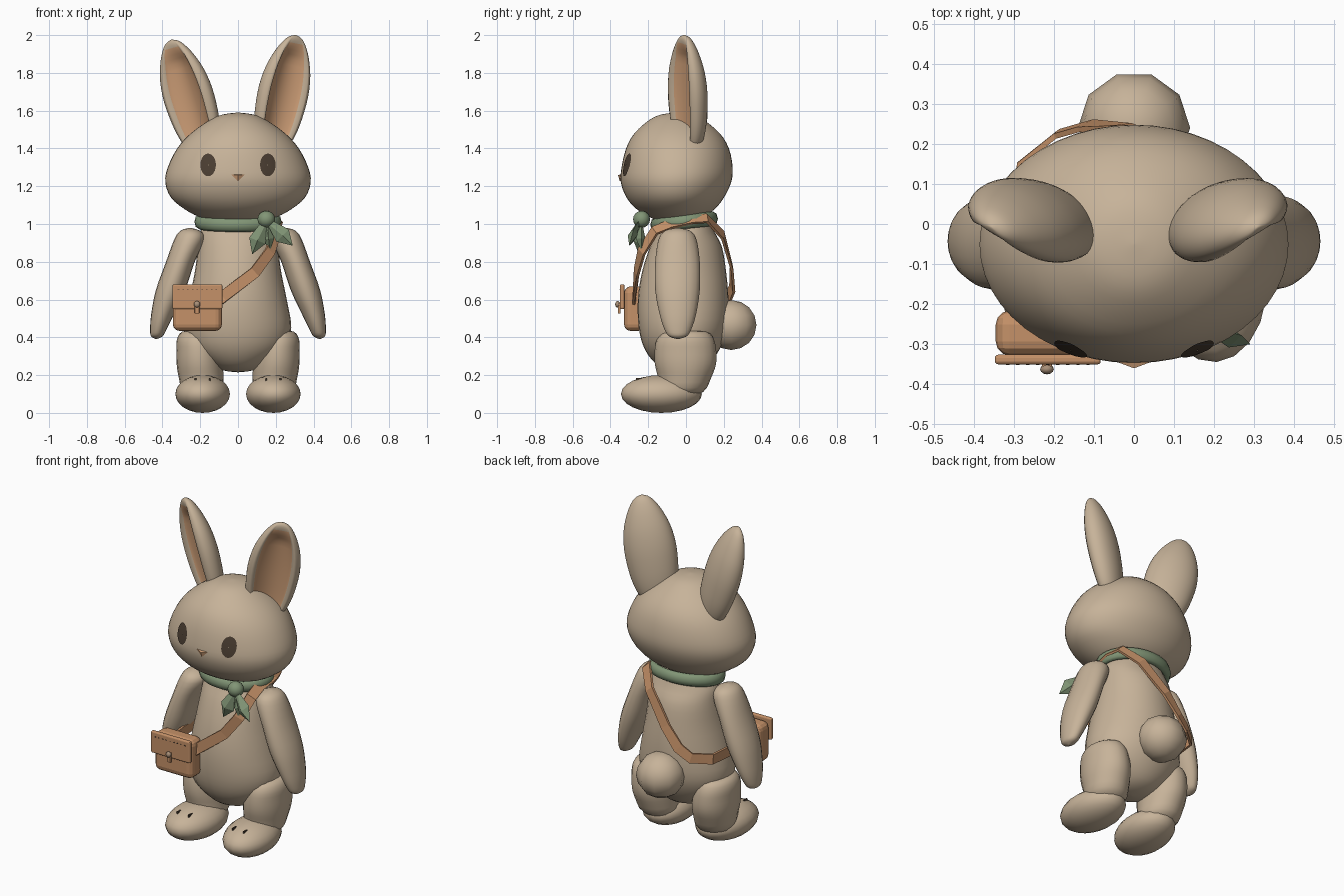
import bpy, bmesh, math
from math import sin, cos, pi
from mathutils import Vector, Matrix
from mathutils.bvhtree import BVHTree

if "Cube" in bpy.data.objects:
    bpy.data.objects.remove(bpy.data.objects["Cube"])


def material(name, r, g, b):
    m = bpy.data.materials.new(name)
    m.use_nodes = True
    m.diffuse_color = (r, g, b, 1)
    for n in m.node_tree.nodes:
        if n.type == 'BSDF_PRINCIPLED':
            n.inputs["Base Color"].default_value = (r, g, b, 1)
    return m


FUR = material("tan fur", 0.57, 0.45, 0.32)
PINK = material("inner ear peach", 0.62, 0.345, 0.185)
LEATHER = material("leather", 0.56, 0.285, 0.14)
GREEN = material("scarf green", 0.22, 0.30, 0.18)
DARK = material("dark brown", 0.07, 0.048, 0.032)
METAL = material("buckle metal", 0.40, 0.28, 0.19)


def finish(name, bm, mats, smooth=True, bevel=0):
    bmesh.ops.recalc_face_normals(bm, faces=bm.faces)
    me = bpy.data.meshes.new(name)
    bm.to_mesh(me)
    bm.free()
    for m in mats:
        me.materials.append(m)
    for p in me.polygons:
        p.use_smooth = smooth
    ob = bpy.data.objects.new(name, me)
    bpy.context.collection.objects.link(ob)
    if bevel:
        mod = ob.modifiers.new("rounding", 'BEVEL')
        mod.width, mod.segments = bevel, 3
    return ob


def spline(rows, steps=3):
    """Smooth curve through rows of numbers."""
    rows = [Vector(r) for r in rows]
    out = []
    for i in range(len(rows) - 1):
        a, b, c, d = (rows[max(i - 1, 0)], rows[i], rows[i + 1], rows[min(i + 2, len(rows) - 1)])
        for k in range(steps):
            t = k / steps
            out.append(b + (c - a) * (t / 2) + (a * 2 - b * 5 + c * 4 - d) * (t * t / 2)
                       + (b * 3 - a - c * 3 + d) * (t ** 3 / 2))
    return out + [rows[-1]]


def skin(bm, rings, pick=None, caps=True):
    """Join rings of points into a surface."""
    loops = [[bm.verts.new(p) for p in ring] for ring in rings]
    n = len(loops[0])
    for j in range(len(loops) - 1):
        for i in range(n):
            k = (i + 1) % n
            f = bm.faces.new((loops[j][i], loops[j][k], loops[j + 1][k], loops[j + 1][i]))
            if pick:
                f.material_index = pick(i, j)
    if caps:
        bm.faces.new(loops[0])
        bm.faces.new(loops[-1])


def loft(name, rows, mat, side=1, segs=32):
    """Stack ellipses given as z, cx, cy, half x, half y."""
    bm = bmesh.new()
    rings = []
    for z, cx, cy, hx, hy in spline(rows):
        hx, hy = max(hx, .003), max(hy, .003)
        rings.append([(side * (cx + hx * cos(2 * pi * i / segs)), cy + hy * sin(2 * pi * i / segs), z)
                      for i in range(segs)])
    skin(bm, rings)
    return finish(name, bm, [mat])


def box(name, center, size, mat, bevel=0):
    bm = bmesh.new()
    bmesh.ops.create_cube(bm, size=1, matrix=Matrix.Translation(center) @ Matrix.Diagonal((*size, 1)))
    return finish(name, bm, [mat], False, bevel)


def ball(name, center, radii, mat, turn=0, u=24, v=14):
    bm = bmesh.new()
    bmesh.ops.create_uvsphere(bm, u_segments=u, v_segments=v, radius=1,
                              matrix=Matrix.Translation(center) @ Matrix.Rotation(turn, 4, 'Z')
                              @ Matrix.Diagonal((*radii, 1)))
    return finish(name, bm, [mat])


# Head and body
head = loft("head", [(1.0, 0, -.05, 0, 0), (1.01, 0, -.05, .1, .08), (1.035, 0, -.05, .2, .14),
                     (1.08, 0, -.055, .285, .208), (1.14, 0, -.057, .355, .258), (1.22, 0, -.053, .385, .292),
                     (1.30, 0, -.047, .372, .294), (1.40, 0, -.045, .322, .272), (1.48, 0, -.047, .25, .226),
                     (1.55, 0, -.05, .15, .145), (1.58, 0, -.05, .08, .08), (1.59, 0, -.05, 0, 0)], FUR, segs=48)
loft("body", [(.215, 0, -.02, 0, 0), (.225, 0, -.02, .08, .07), (.26, 0, -.02, .15, .14),
              (.34, 0, -.02, .245, .2), (.45, 0, -.015, .282, .235), (.6, 0, -.015, .258, .24),
              (.75, 0, -.01, .228, .222), (.88, 0, 0, .212, .19), (.96, 0, 0, .2, .15),
              (1.04, 0, 0, .15, .12)], FUR)
ball("tail", (0, .24, .465), (.14, .14, .132), FUR, pi / 2, u=10, v=8)

# Eyes: oval plates wrapped onto the face
tree = BVHTree.FromObject(head, bpy.context.evaluated_depsgraph_get())


def on_face(x, z, lift):
    return tree.ray_cast(Vector((x, -2, z)), Vector((0, 1, 0)))[0] - Vector((0, lift, 0))


for s, label in ((1, "left"), (-1, "right")):
    bm = bmesh.new()
    skin(bm, [[on_face(s * .158 + .041 * r * cos(a * pi / 12), 1.313 + .06 * r * sin(a * pi / 12), .006)
               for a in range(24)] for r in (1, .7, .4, .05)], caps=False)
    finish(label + "_eye", bm, [DARK])

# Nose: small downward wedge
bm = bmesh.new()
nose = ((-.037, -.346, 1.263), (.037, -.346, 1.263), (0, -.35, 1.226), (0, -.36, 1.258), (0, -.31, 1.25))
bmesh.ops.convex_hull(bm, input=[bm.verts.new(p) for p in nose])
finish("nose", bm, [PINK], False)


# Ears: thick leaf shapes with a shallow recessed lining
def ear(name, side, base, tip):
    base, tip = Vector(base), Vector(tip)
    axis = (tip - base).normalized()
    wide = Vector((.87 * side, .5, 0))
    wide = (wide - axis * wide.dot(axis)).normalized()
    out = wide.cross(axis) * side
    n, rings, ts = 44, [], []
    for t, w in spline([(0, .07), (.06, .1), (.16, .123), (.3, .139), (.5, .146), (.68, .132),
                        (.83, .1), (.93, .065), (.98, .035), (1, .003)]):
        ring = []
        fade = max(0, min(1, (1 - t) / .2, t / .1))
        for i in range(n):
            c, h = cos(2 * pi * i / n), sin(2 * pi * i / n)
            v = .66 * w * h if h < 0 else .45 * w * h ** .8
            if h > 0 and abs(c) < .7:
                v += (w * (.55 * c * c - .1) - v) * fade
            ring.append(base + axis * ((tip - base).length * t) + wide * (w * c) + out * v)
        rings.append(ring)
        ts.append(t)

    def lining(i, j):
        a, b = 2 * pi * i / n, 2 * pi * (i + 1) / n
        return int(sin((a + b) / 2) > 0 and max(abs(cos(a)), abs(cos(b))) < .7 and .08 < ts[j] < .92)
    bm = bmesh.new()
    skin(bm, rings, lining)
    finish(name, bm, [FUR, PINK])


ear("left_ear", 1, (.175, .012, 1.40), (.308, -.008, 2.0))
ear("right_ear", -1, (-.175, .012, 1.39), (-.355, -.008, 1.975))

# Limbs
for s, label in ((1, "left"), (-1, "right")):
    loft(label + "_arm", [(.98, .255, -.045, 0, 0), (.965, .253, -.045, .05, .065), (.92, .257, -.045, .08, .1),
                          (.8, .305, -.045, .076, .118), (.65, .357, -.045, .078, .118), (.52, .40, -.043, .06, .096),
                          (.44, .422, -.043, .043, .07), (.405, .43, -.043, .03, .046),
                          (.39, .433, -.043, 0, 0)], FUR, s, 20)
    loft(label + "_leg", [(.44, .215, 0, 0, 0), (.43, .215, 0, .08, .11), (.39, .213, -.003, .11, .15),
                          (.33, .208, -.003, .118, .163), (.26, .203, -.003, .122, .162), (.19, .196, -.007, .118, .142),
                          (.11, .188, -.02, .1, .11), (.07, .187, -.03, 0, 0)], FUR, s, 20)
    ball(label + "_foot", (s * .187, -.13, .1), (.145, .215, .1), FUR, s * .09, 20, 12)
    for x in (.15, .225):
        box(label + "_toe_mark", (s * x, -.25, .178), (.008, .032, .016), DARK)

# Scarf: neck band, knot and two loose ends
bm = bmesh.new()
band = []
for i in range(33):
    a = 2 * pi * i / 32
    band.append([((.207 + .024 * cos(b)) * cos(a), -.01 + (.153 + .026 * cos(b)) * sin(a),
                  1.012 + .038 * sin(b) + .016 * sin(a)) for b in (k * pi / 4 for k in range(8))])
skin(bm, band, caps=False)
bmesh.ops.remove_doubles(bm, verts=bm.verts, dist=.0005)
finish("scarf_band", bm, [GREEN])
ball("scarf_knot", (.15, -.235, 1.025), (.047, .045, .045), GREEN, u=12, v=8)


def scarf_end(name, start, end, width):
    start, end = Vector(start), Vector(end)
    mid = start.lerp(end, .6)
    across = (end - start).cross(Vector((0, 1, 0))).normalized() * width
    bm = bmesh.new()
    pts = [start + across * .25, start - across * .25, end, mid + across, mid - across,
           mid + Vector((0, -.03, 0)), mid + Vector((0, .02, 0))]
    bmesh.ops.convex_hull(bm, input=[bm.verts.new(p) for p in pts])
    finish(name, bm, [GREEN], False)


scarf_end("scarf_end_inner", (.145, -.245, 1.02), (.075, -.25, .84), .046)
scarf_end("scarf_end_middle", (.15, -.235, 1.02), (.17, -.235, .855), .03)
scarf_end("scarf_end_outer", (.155, -.245, 1.02), (.29, -.3, .885), .046)

# Shoulder strap: flat ribbon around the body
path = [Vector(p) for p in ((-.2, -.265, .52), (-.08, -.272, .615), (.09, -.262, .745), (.17, -.235, .855),
                            (.205, -.165, .965), (.203, -.08, 1.0), (.213, .03, 1.025), (.19, .11, 1.03),
                            (.11, .195, .94), (-.03, .242, .77), (-.12, .245, .66), (-.19, .225, .61),
                            (-.285, .15, .6), (-.3, .0, .6), (-.295, -.12, .6), (-.28, -.25, .6))]
rings = []
for i, p in enumerate(path):
    along = (path[min(i + 1, len(path) - 1)] - path[max(i - 1, 0)]).normalized()
    out = Vector((p.x, p.y, max(0, p.z - .85) * 1.2)).normalized()
    out = (out - along * out.dot(along)).normalized()
    half = along.cross(out) * .03
    rings.append([p + half + out * .007, p - half + out * .007, p - half - out * .007, p + half - out * .007])
bm = bmesh.new()
skin(bm, rings)
finish("bag_strap", bm, [LEATHER], False)

# Satchel with flap, stitching and buckle
box("bag_body", (-.215, -.272, .552), (.26, .112, .236), LEATHER, .035)
box("bag_flap", (-.215, -.338, .615), (.264, .024, .132), LEATHER, .008)
for i in range(9):
    box("flap_stitch", (-.315 + i * .025, -.35, .652), (.008, .004, .004), DARK)
box("buckle_tongue", (-.217, -.354, .555), (.024, .014, .06), LEATHER, .004)
ball("buckle_stud", (-.217, -.362, .575), (.017, .013, .017), METAL, u=12, v=8)
